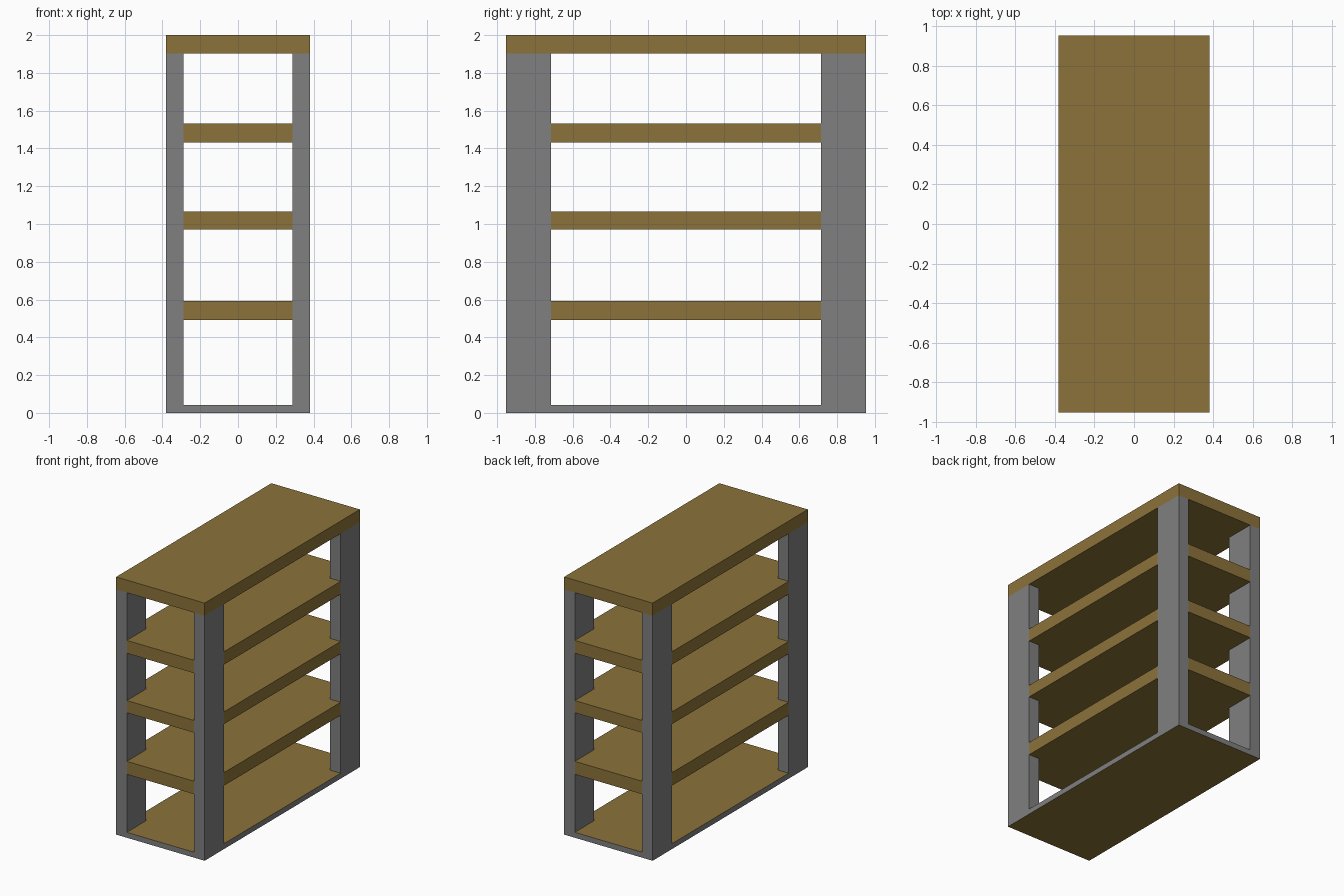
import bpy
import bmesh

if "Cube" in bpy.data.objects:
    bpy.data.objects.remove(bpy.data.objects["Cube"])

W, D, H = 0.38, 0.952, 2.0      # half width, half depth, height
IX, IY = 0.288, 0.716           # inner faces of the corner posts
BASE, TOP = 0.042, 1.902        # top of base, underside of top


def material(name, colour):
    m = bpy.data.materials.new(name)
    m.diffuse_color = (*colour, 1)
    m.use_nodes = True
    m.node_tree.nodes["Principled BSDF"].inputs["Base Color"].default_value = m.diffuse_color
    return m


wood = material("wood", (0.26, 0.17, 0.041))
grey = material("grey", (0.215, 0.215, 0.215))


def prism(name, outline, z0, z1, side_mat, cap_mat=None):
    """Extrude a counter-clockwise xy outline from z0 to z1."""
    bm = bmesh.new()
    face = bm.faces.new([bm.verts.new((x, y, z0)) for x, y in outline])
    ext = bmesh.ops.extrude_face_region(bm, geom=[face], use_keep_orig=True)
    verts = [g for g in ext["geom"] if isinstance(g, bmesh.types.BMVert)]
    bmesh.ops.translate(bm, verts=verts, vec=(0, 0, z1 - z0))
    bmesh.ops.recalc_face_normals(bm, faces=bm.faces)
    if cap_mat:
        for f in bm.faces:
            f.material_index = int(abs(f.normal.z) > 0.5)
    mesh = bpy.data.meshes.new(name)
    bm.to_mesh(mesh)
    bm.free()
    mesh.materials.append(side_mat)
    if cap_mat:
        mesh.materials.append(cap_mat)
    obj = bpy.data.objects.new(name, mesh)
    bpy.context.collection.objects.link(obj)
    return obj


def rect(x0, x1, y0, y1):
    return [(x0, y0), (x1, y0), (x1, y1), (x0, y1)]


# Base board with grey edges, and the wooden top
prism("base_board", rect(-W, W, -D, D), 0, BASE, grey, wood)
prism("top_board", rect(-W, W, -D, D), TOP, H, wood)

# Four corner posts
for side, sx in (("left", -1), ("right", 1)):
    for end, sy in (("front", -1), ("back", 1)):
        xs, ys = sorted((sx * IX, sx * W)), sorted((sy * IY, sy * D))
        prism(f"{end}_{side}_post", rect(*xs, *ys), BASE, TOP, grey)

# Three shelves, notched around the posts and flush with their outer faces
notched = [(-IX, -D), (IX, -D), (IX, -IY), (W, -IY), (W, IY), (IX, IY),
           (IX, D), (-IX, D), (-IX, IY), (-W, IY), (-W, -IY), (-IX, -IY)]
for name, z0, z1 in (("lower", 0.492, 0.593), ("middle", 0.97, 1.065),
                     ("upper", 1.432, 1.532)):
    prism(f"{name}_shelf", notched, z0, z1, wood)
